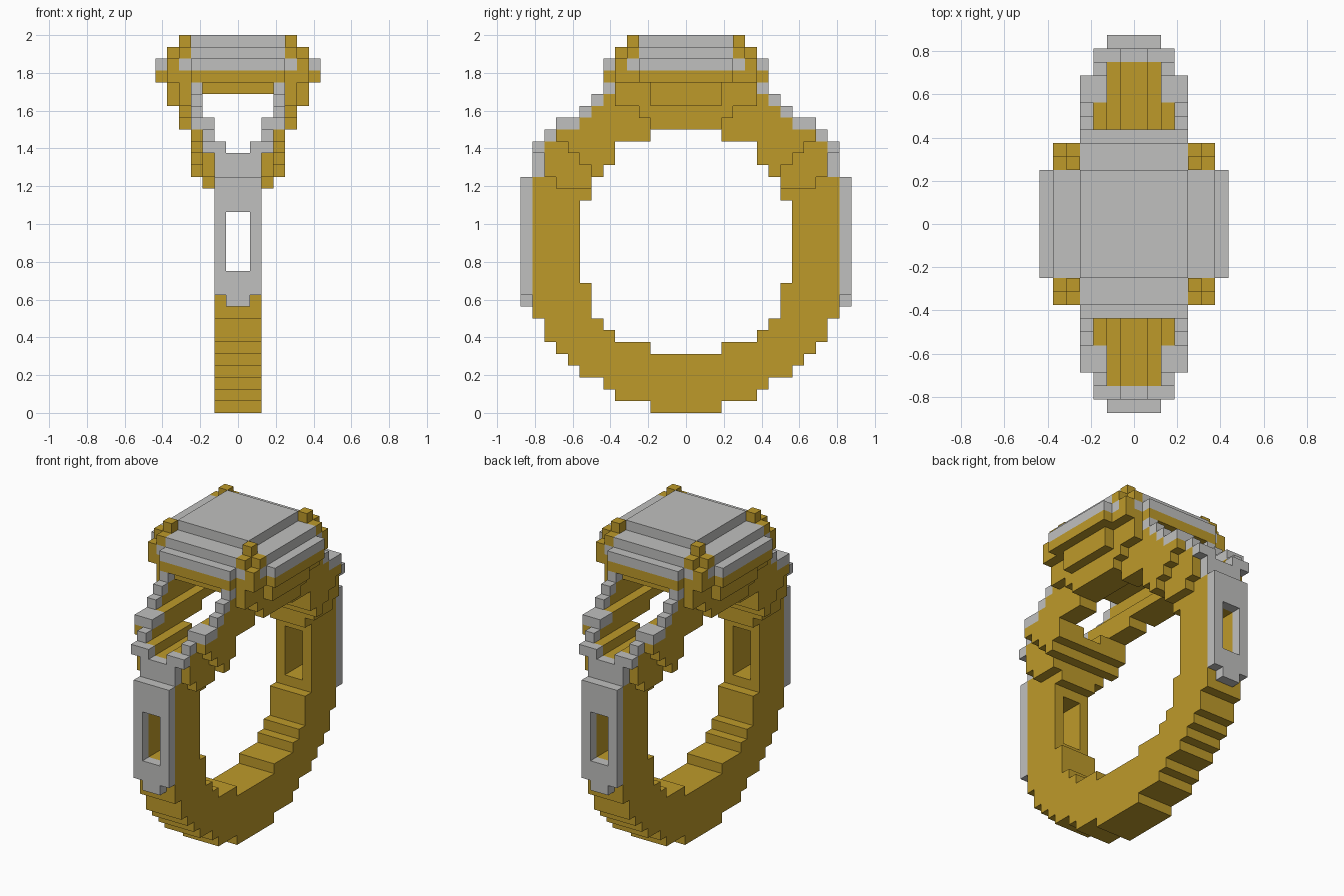
import bpy, bmesh

U = 1 / 16  # size of one block

cube = bpy.data.objects.get("Cube")
if cube:
    bpy.data.objects.remove(cube, do_unlink=True)


def material(name, rgb):
    m = bpy.data.materials.new(name)
    m.use_nodes = True
    m.diffuse_color = (*rgb, 1)
    m.node_tree.nodes["Principled BSDF"].inputs["Base Color"].default_value = (*rgb, 1)
    return m


gold = material("gold", (0.515, 0.323, 0.023))
silver = material("silver", (0.527, 0.527, 0.521))


def box(x0, x1, y0, y1, z0, z1):
    return {(x, y, z) for x in range(x0, x1) for y in range(y0, y1) for z in range(z0, z1)}


def build(name, cells, mat):
    """Skin one quarter of a blocky part, then mirror it across x and y."""
    bm = bmesh.new()
    verts = {}

    def vert(p):
        if p not in verts:
            verts[p] = bm.verts.new([c * U for c in p])
        return verts[p]

    for c in cells:
        for axis in range(3):
            for side in (0, 1):
                n = list(c)
                n[axis] += 2 * side - 1
                if tuple(n) in cells or (axis < 2 and n[axis] < 0):
                    continue
                a, b = (axis + 1) % 3, (axis + 2) % 3
                ring = []
                for da, db in ((0, 0), (1, 0), (1, 1), (0, 1)):
                    p = list(c)
                    p[axis] += side
                    p[a] += da
                    p[b] += db
                    ring.append(vert(tuple(p)))
                bm.faces.new(ring if side else ring[::-1])
    bmesh.ops.dissolve_limit(bm, angle_limit=0.02, verts=bm.verts[:], edges=bm.edges[:])
    me = bpy.data.meshes.new(name)
    bm.to_mesh(me)
    bm.free()
    me.materials.append(mat)
    ob = bpy.data.objects.new(name, me)
    bpy.context.collection.objects.link(ob)
    mod = ob.modifiers.new("Mirror", "MIRROR")
    mod.use_axis = (True, True, False)
    mod.merge_threshold = 0.001


# Side profile of the ring: inner and outer half depth of each block row
inner = [0] * 5 + [3, 6, 7] + [8] * 3 + [9] * 7 + [8, 8, 7, 6, 6, 3] + [0] * 4
outer = [3, 6, 7, 9, 10, 11, 12, 12] + [13] * 12 + [12] * 3 + [11, 9, 8, 7, 6]


def rows(x0, x1, z0, z1):
    cells = set()
    for z in range(z0, z1):
        cells |= box(x0, x1, inner[z], outer[z], z, z + 1)
    return cells


# Finger band with side windows
build("band", rows(0, 2, 0, 20) - box(0, 1, 9, 14, 12, 17), gold)

# Flared shoulders, stepping outward and open in the middle
shoulder = rows(0, 1, 20, 22) | rows(1, 2, 20, 23) | rows(2, 3, 20, 25)
shoulder |= box(2, 3, 8, 11, 19, 20)
flare_floor = {8: 21, 9: 22, 10: 23, 11: 23}
shoulder |= {c for c in rows(3, 4, 20, 27) if c[2] >= flare_floor.get(c[1], 20)}
build("shoulders", shoulder, gold)

# Gold basket under the setting
basket = box(0, 4, 0, 6, 27, 28) | box(4, 5, 0, 6, 26, 28)
basket |= box(5, 6, 0, 3, 26, 28) | box(4, 5, 0, 4, 25, 26) | box(4, 5, 0, 3, 24, 25)
build("basket", basket, gold)

# Gold rim around the setting
rim = box(0, 7, 0, 4, 28, 29) | box(0, 4, 0, 7, 28, 29) | box(4, 6, 4, 6, 28, 29)
build("rim", rim, gold)

# Stepped silver stone
stone = box(0, 7, 0, 4, 29, 30) | box(0, 4, 0, 7, 29, 30) | box(4, 5, 4, 6, 29, 30)
stone |= box(4, 6, 4, 5, 29, 30)
stone |= box(0, 6, 0, 4, 30, 31) | box(0, 4, 0, 6, 30, 31) | box(0, 4, 0, 4, 31, 32)
build("stone", stone, silver)

# Corner prongs
prong = box(4, 5, 4, 5, 30, 32) | box(5, 6, 4, 5, 30, 31)
prong |= box(4, 5, 5, 6, 30, 31) | box(5, 6, 5, 6, 29, 30)
build("prongs", prong, gold)

# Silver rails climbing the shoulders
rail = box(3, 4, 6, 7, 27, 28) | box(3, 4, 7, 8, 26, 27) | box(3, 4, 8, 9, 25, 26)
rail |= box(2, 4, 9, 11, 24, 25) | box(2, 3, 11, 12, 23, 24)
build("shoulder_rails", rail, silver)

# Silver plates on front and back, with a window and a small lower tab
plate = box(0, 2, 13, 14, 10, 20) | box(0, 1, 13, 14, 9, 10)
plate -= box(0, 1, 13, 14, 12, 17)
plate |= box(0, 2, 12, 13, 20, 22) | box(1, 3, 12, 13, 22, 23)
build("window_plates", plate, silver)
